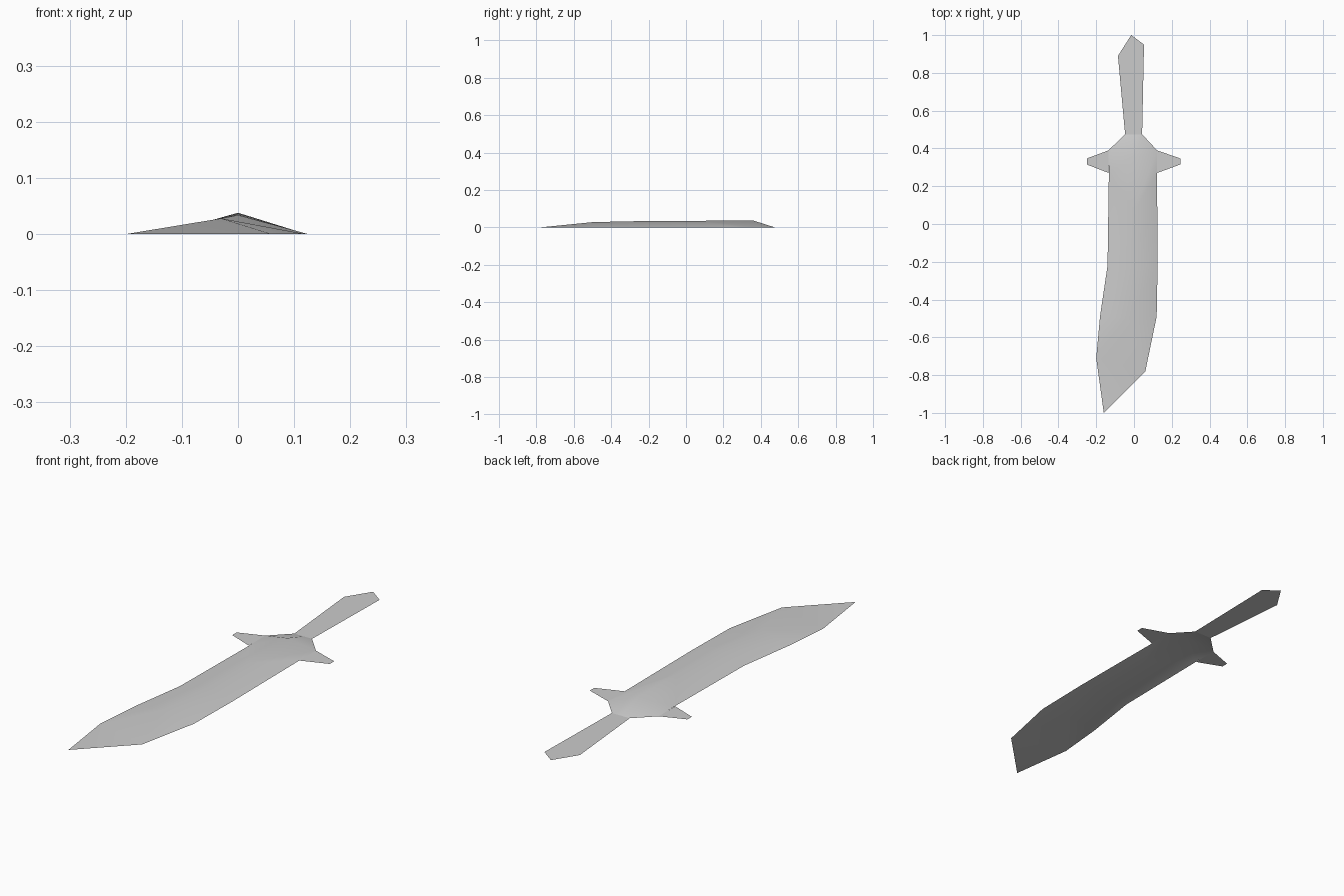
import bpy, bmesh, math

cube = bpy.data.objects.get("Cube")
if cube:
    bpy.data.objects.remove(cube, do_unlink=True)

# Single grey metal
steel = bpy.data.materials.new("grey steel")
steel.use_nodes = True
GREY = (0.6, 0.6, 0.6, 1.0)
steel.diffuse_color = GREY
steel.node_tree.nodes["Principled BSDF"].inputs["Base Color"].default_value = GREY


def make_sheet(name, points, faces):
    """Thin sheet part whose faces all point upwards."""
    bm = bmesh.new()
    verts = [bm.verts.new(p) for p in points]
    for f in faces:
        face = bm.faces.new([verts[i] for i in f])
        face.normal_update()
        if face.normal.z < 0:
            face.normal_flip()
    mesh = bpy.data.meshes.new(name)
    bm.to_mesh(mesh)
    bm.free()
    mesh.materials.append(steel)
    obj = bpy.data.objects.new(name, mesh)
    bpy.context.collection.objects.link(obj)
    bpy.ops.object.select_all(action='DESELECT')
    bpy.context.view_layer.objects.active = obj
    obj.select_set(True)
    bpy.ops.object.shade_smooth_by_angle(angle=math.radians(35))
    return obj


# Blade: rows of left edge, raised ridge, right edge, from tip end to handle
rows = [
    ((-0.18, -0.49, 0), (-0.03, -0.50, 0.028), (0.12, -0.49, 0)),
    ((-0.14, -0.22, 0), (0.0, -0.22, 0.034), (0.125, -0.22, 0)),
    ((-0.133, 0.27, 0), (0.0, 0.07, 0.035), (0.122, 0.27, 0)),
    ((-0.135, 0.39, 0), (0.0, 0.355, 0.038), (0.122, 0.39, 0)),
    ((-0.047, 0.475, 0), (0.0, 0.475, 0), (0.043, 0.475, 0)),
]
points = [(-0.16, -1.0, 0), (-0.20, -0.71, 0), (0.06, -0.78, 0)]
points += [p for row in rows for p in row]
# Flat point and the facets rising to the ridge
faces = [(0, 2, 1), (1, 2, 4), (1, 4, 3), (2, 5, 4)]
for r in range(len(rows) - 1):
    a = 3 + 3 * r
    faces += [(a, a + 1, a + 4, a + 3), (a + 1, a + 2, a + 5, a + 4)]
make_sheet("blade", points, faces)

# Flat guard arms on both sides
for name, side, inner, outer in (("right_guard", -1, 0.134, 0.25),
                                 ("left_guard", 1, 0.122, 0.245)):
    make_sheet(name, [(side * inner, 0.27, 0), (side * outer, 0.315, 0),
                      (side * outer, 0.347, 0), (side * inner, 0.39, 0)],
               [(0, 1, 2, 3)])

# Flat handle with an angled pommel end
make_sheet("handle", [(-0.047, 0.475, 0), (0.043, 0.475, 0), (0.053, 0.95, 0),
                      (-0.015, 1.0, 0), (-0.085, 0.89, 0)],
           [(0, 1, 2, 3, 4)])
